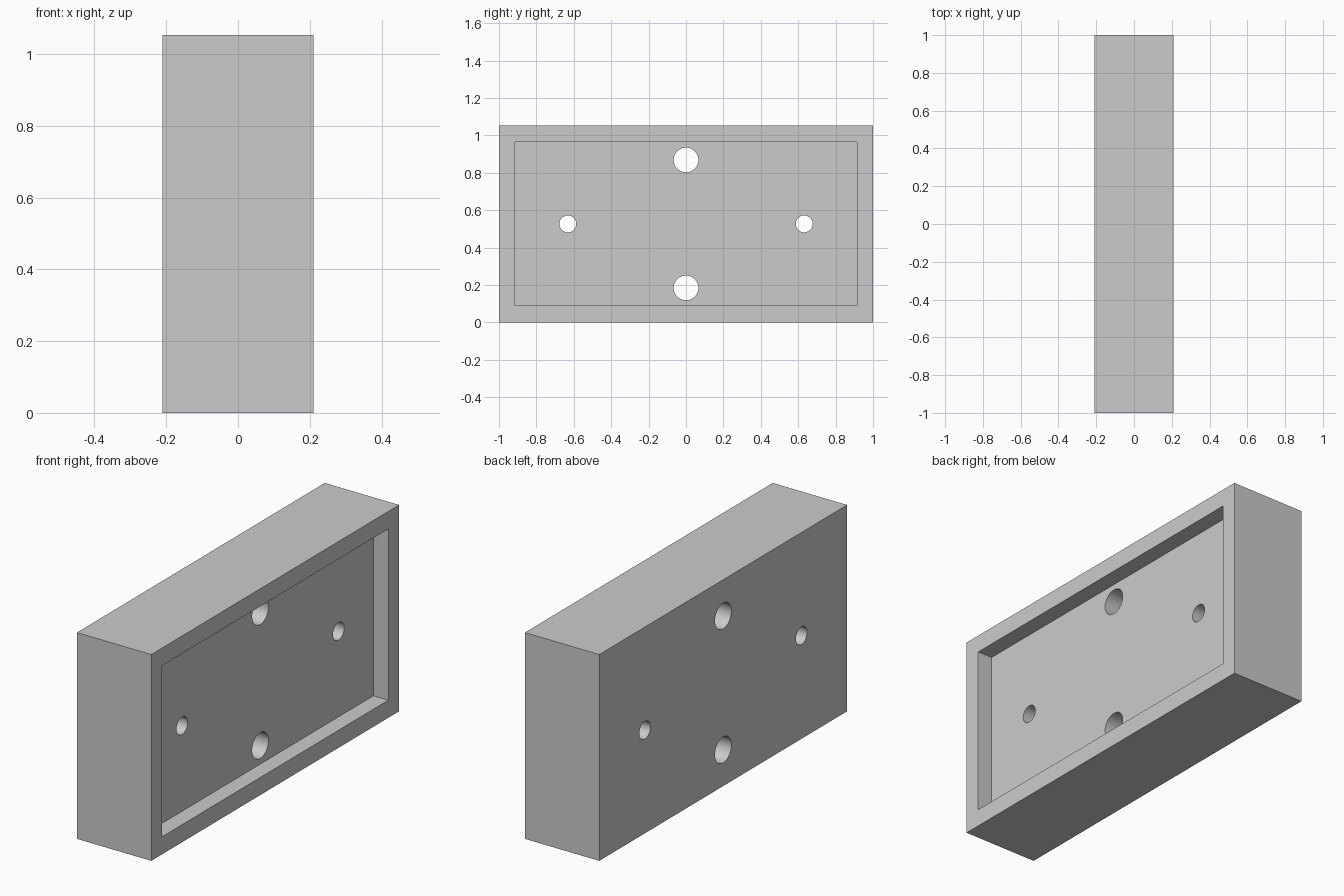
import bpy, math

if "Cube" in bpy.data.objects:
    bpy.data.objects.remove(bpy.data.objects["Cube"])

W, D, H = 0.42, 2.0, 1.054      # thickness, length, height
BORDER, RECESS = 0.09, 0.084    # rim width and pocket depth
MID = H / 2

grey = bpy.data.materials.new("light grey")
grey.diffuse_color = (0.6, 0.6, 0.6, 1)
grey.use_nodes = True
grey.node_tree.nodes["Principled BSDF"].inputs["Base Color"].default_value = grey.diffuse_color


def box(name, centre, size):
    bpy.ops.mesh.primitive_cube_add(size=1, location=centre)
    ob = bpy.context.object
    ob.name = name
    ob.scale = size
    bpy.ops.object.transform_apply(location=True, rotation=False, scale=True)
    ob.data.materials.append(grey)
    return ob


def drill(name, y, z, radius):
    bpy.ops.mesh.primitive_cylinder_add(vertices=48, radius=radius, depth=1,
                                        location=(0, y, z), rotation=(0, math.pi / 2, 0))
    ob = bpy.context.object
    ob.name = name
    ob.data.materials.append(grey)
    return ob


# Solid block
block = box("block", (0, 0, MID), (W, D, H))

# Shallow rectangular pocket on the right face, then four through holes
cutters = [box("pocket_cutter", (W / 2, 0, MID),
               (2 * RECESS, D - 2 * BORDER + 0.006, H - 2 * BORDER))]
for s in (-1, 1):
    cutters.append(drill("large_hole_cutter", 0, MID + s * 0.342, 0.066))
    cutters.append(drill("small_hole_cutter", s * 0.632, MID, 0.045))

bpy.context.view_layer.objects.active = block
for c in cutters:
    mod = block.modifiers.new("cut", 'BOOLEAN')
    mod.operation = 'DIFFERENCE'
    mod.solver = 'EXACT'
    mod.object = c
    bpy.ops.object.modifier_apply(modifier=mod.name)
for c in cutters:
    bpy.data.objects.remove(c, do_unlink=True)

# Smooth hole walls, sharp block edges
bpy.ops.object.select_all(action='DESELECT')
block.select_set(True)
bpy.context.view_layer.objects.active = block
bpy.ops.object.shade_smooth_by_angle(angle=math.radians(30))
